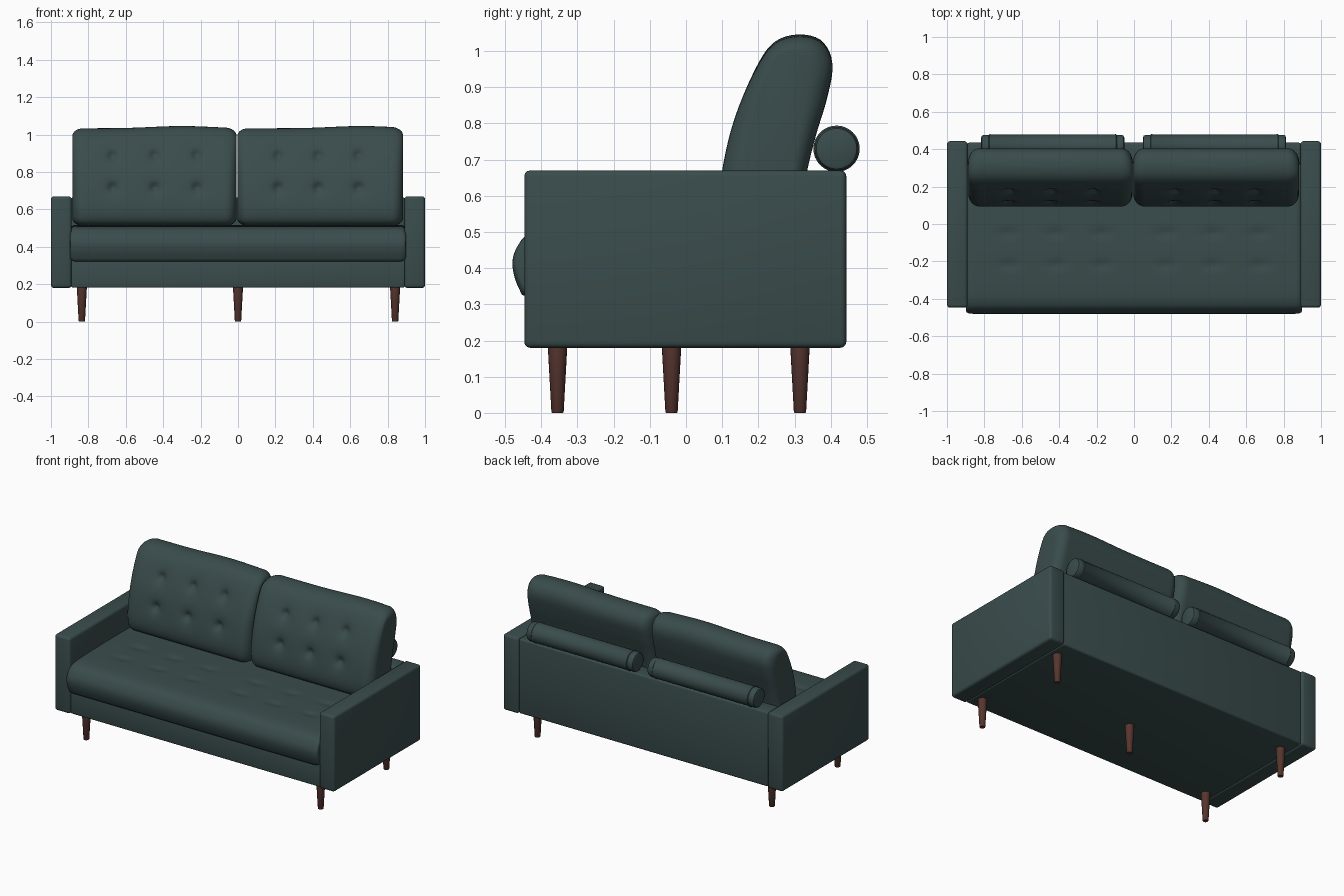
import bpy, bmesh, math
from mathutils import Vector

if "Cube" in bpy.data.objects:
    bpy.data.objects.remove(bpy.data.objects["Cube"])


def material(name, rgb):
    m = bpy.data.materials.new(name)
    m.diffuse_color = (*rgb, 1)
    m.use_nodes = True
    m.node_tree.nodes["Principled BSDF"].inputs["Base Color"].default_value = m.diffuse_color
    return m


FABRIC = material("dark teal upholstery", (0.042, 0.072, 0.072))
WOOD = material("reddish brown wood", (0.095, 0.036, 0.028))


def finish(bm, name, mat, angle=40):
    bmesh.ops.recalc_face_normals(bm, faces=bm.faces)
    me = bpy.data.meshes.new(name)
    bm.to_mesh(me)
    bm.free()
    me.materials.append(mat)
    ob = bpy.data.objects.new(name, me)
    bpy.context.collection.objects.link(ob)
    bpy.ops.object.select_all(action='DESELECT')
    ob.select_set(True)
    bpy.context.view_layer.objects.active = ob
    bpy.ops.object.shade_smooth_by_angle(angle=math.radians(angle))
    return ob


def box(name, lo, hi, bevel):
    bm = bmesh.new()
    bmesh.ops.create_cube(bm, size=1)
    for v in bm.verts:
        v.co = [(a + b) / 2 + c * (b - a) for a, b, c in zip(lo, hi, v.co)]
    bmesh.ops.bevel(bm, geom=bm.edges[:], offset=bevel, segments=3,
                    profile=0.5, affect='EDGES')
    return finish(bm, name, FABRIC)


def bridge_rings(bm, rings):
    n = len(rings[0])
    for a, b in zip(rings, rings[1:]):
        for i in range(n):
            j = (i + 1) % n
            bm.faces.new((a[i], a[j], b[j], b[i]))
    bm.faces.new(rings[0])
    bm.faces.new(rings[-1])


def lathe(name, profile, place, mat, sides=24):
    """Revolve (radius, distance) pairs; place maps (u, v, distance) to a point."""
    bm = bmesh.new()
    turns = [2 * math.pi * k / sides for k in range(sides)]
    bridge_rings(bm, [[bm.verts.new(place(r * math.cos(t), r * math.sin(t), d))
                       for t in turns] for r, d in profile])
    return finish(bm, name, mat)


def smooth_loop(points, count):
    """Closed Catmull-Rom curve resampled to even spacing."""
    p = [Vector(q) for q in points]
    n, fine = len(p), []
    for i in range(n):
        a, b, c, d = p[i - 1], p[i], p[(i + 1) % n], p[(i + 2) % n]
        for k in range(20):
            t = k / 20
            fine.append(0.5 * (2 * b + (c - a) * t + (2 * a - 5 * b + 4 * c - d) * t * t
                               + (3 * b - a - 3 * c + d) * t ** 3))
    fine.append(fine[0])
    total = sum((b - a).length for a, b in zip(fine, fine[1:]))
    out, walked = [], 0
    for a, b in zip(fine, fine[1:]):
        seg = (b - a).length
        while len(out) < count and len(out) * total / count <= walked + seg:
            out.append(a.lerp(b, (len(out) * total / count - walked) / max(seg, 1e-9)))
        walked += seg
    return out


def cushion(name, outline, x0, x1, round_x, shrink, deform, count=96, steps=66):
    """Loft a side outline along x with rounded ends, then shape each point."""
    loop = smooth_loop(outline, count)
    mid = Vector([(min(q[k] for q in loop) + max(q[k] for q in loop)) / 2 for k in (0, 1)])
    arc = [round_x * (1 - math.cos(math.pi / 2 * k / 7)) for k in range(7)]
    inner = [round_x + (x1 - x0 - 2 * round_x) * k / steps for k in range(steps + 1)]
    offsets = arc + inner + [x1 - x0 - a for a in reversed(arc)]
    bm, rings = bmesh.new(), []
    for o in offsets:
        e = max(0, 1 - min(o, x1 - x0 - o) / round_x)
        inset = 1 - math.sqrt(max(0, 1 - e * e))
        ring = []
        for q in loop:
            y = mid.x + (q.x - mid.x) * (1 - shrink[0] * inset)
            z = mid.y + (q.y - mid.y) * (1 - shrink[1] * inset)
            ring.append(bm.verts.new(deform(x0 + o, y, z)))
        rings.append(ring)
    bridge_rings(bm, rings)
    return finish(bm, name, FABRIC, 50)


# Frame: arms, base and back panel
for side, label in ((-1, "left"), (1, "right")):
    xs = sorted((side * 0.89, side * 1.0))
    box(label + "_arm", (xs[0], -0.447, 0.18), (xs[1], 0.443, 0.67), 0.016)
box("base", (-0.892, -0.437, 0.182), (0.892, 0.42, 0.33), 0.008)
box("back_panel", (-0.892, 0.325, 0.182), (0.892, 0.435, 0.665), 0.012)

# Seat cushion with a rounded front and two rows of shallow pleats
seat_outline = [(-0.425, 0.32), (-0.462, 0.345), (-0.48, 0.41), (-0.466, 0.46),
                (-0.43, 0.497), (-0.34, 0.512), (-0.1, 0.517), (0.1, 0.517), (0.3, 0.51),
                (0.325, 0.46), (0.325, 0.36), (0.3, 0.32), (0.1, 0.318), (-0.2, 0.318)]
seat_tufts = [(x, y) for x in (-0.67, -0.42, -0.17, 0.17, 0.42, 0.67) for y in (-0.22, -0.05)]


def shape_seat(x, y, z):
    if z > 0.45:
        for tx, ty in seat_tufts:
            z -= 0.008 * math.exp(-((x - tx) / 0.05) ** 2 - ((y - ty) / 0.025) ** 2)
    return x, y, z


cushion("seat_cushion", seat_outline, -0.897, 0.897, 0.035, (0.03, 0.2), shape_seat, 130, 90)

# Leaning back cushions with six button dimples each
back_outline = [(0.10, 0.67), (0.13, 0.80), (0.18, 0.92), (0.235, 1.005), (0.30, 1.033),
                (0.37, 1.02), (0.404, 0.96), (0.39, 0.87), (0.36, 0.77), (0.335, 0.67),
                (0.315, 0.56), (0.28, 0.52), (0.20, 0.512), (0.12, 0.525), (0.095, 0.58)]


def back_shaper(columns, crest):
    def shape(x, y, z):
        front = y < 0.18 + max(0, z - 0.75) * 0.4
        lift = 0.012 * math.exp(-((x - crest) / 0.22) ** 2) * max(0, min(1, (z - 0.8) / 0.2))
        if front:
            for tx in columns:
                for tz in (0.715, 0.885):
                    d = math.hypot(x - tx, z - tz)
                    y += 0.022 * math.exp(-(d / 0.022) ** 2) + 0.010 * math.exp(-(d / 0.055) ** 2)
        return x, y, z + lift
    return shape


for label, x0, x1, columns, crest in (("left", -0.886, -0.008, (-0.67, -0.445, -0.22), -0.3),
                                      ("right", -0.004, 0.882, (0.215, 0.43, 0.645), 0.66)):
    cushion(label + "_back_cushion", back_outline, x0, x1, 0.06, (0.45, 0.16),
            back_shaper(columns, crest))

# Bolsters with piped ends, resting on the back panel
half = [(0.045, 0), (0.056, 0.004), (0.0605, 0.014), (0.0605, 0.04),
        (0.064, 0.044), (0.064, 0.05), (0.0615, 0.054)]
length = 0.765
bolster_profile = half + [(r, length - d) for r, d in reversed(half)]
for label, start in (("left", -0.817), ("right", 0.048)):
    lathe(label + "_bolster", bolster_profile,
          lambda u, v, d: (start + d, 0.416 + u, 0.73 + v), FABRIC, 32)

# Tapered legs: four corners and one centre support
leg_profile = [(0.015, 0), (0.017, 0.003), (0.027, 0.185)]
for i, (lx, ly) in enumerate([(-0.835, -0.355), (0.84, -0.355), (-0.835, 0.315),
                              (0.84, 0.315), (0, -0.04)]):
    lathe(f"leg_{i + 1}", leg_profile, lambda u, v, d: (lx + u, ly + v, d), WOOD, 20)
